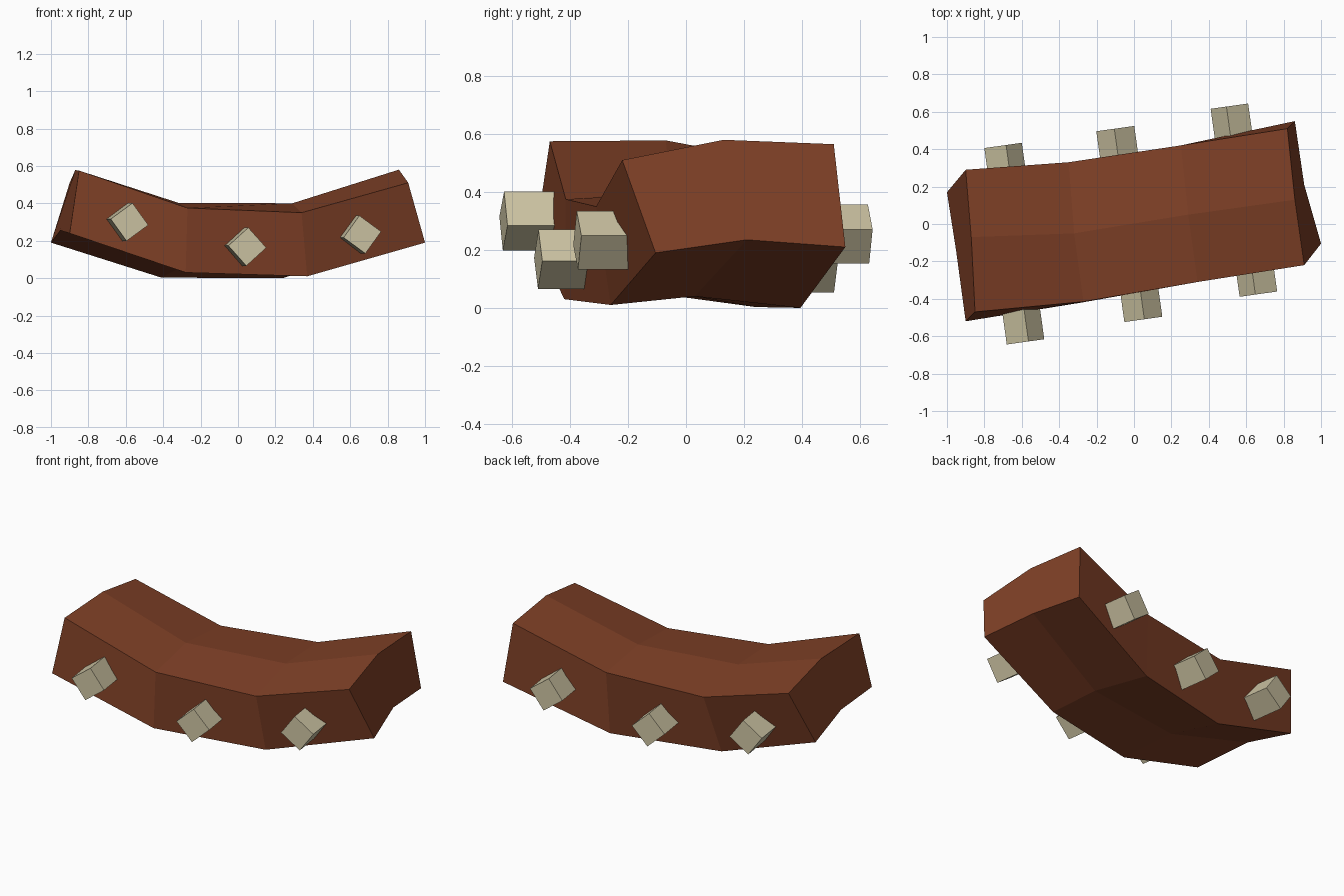
import bpy, bmesh, math
from mathutils import Vector, Matrix

if "Cube" in bpy.data.objects:
    bpy.data.objects.remove(bpy.data.objects["Cube"])


def material(name, rgb):
    m = bpy.data.materials.new(name)
    m.diffuse_color = (*rgb, 1)
    m.use_nodes = True
    m.node_tree.nodes["Principled BSDF"].inputs["Base Color"].default_value = m.diffuse_color
    return m


brown = material("rust brown", (0.215, 0.052, 0.02))
tan = material("pale tan", (0.62, 0.56, 0.37))


def finish(bm, name, mat):
    bmesh.ops.recalc_face_normals(bm, faces=bm.faces)
    me = bpy.data.meshes.new(name)
    bm.to_mesh(me)
    bm.free()
    me.materials.append(mat)
    ob = bpy.data.objects.new(name, me)
    bpy.context.collection.objects.link(ob)
    return ob


# Curved body: rails running left to right, in order around the section
rails = [
    [(-.85, -.47, .575), (-.27, -.415, .375), (.34, -.31, .35), (.91, -.22, .51)],   # front top
    [(-.87, -.07, .578), (-.32, -.05, .403), (.29, .05, .40), (.86, .13, .58)],      # middle top
    [(-.90, .29, .51), (-.35, .33, .355), (.25, .42, .38), (.82, .51, .565)],        # back top
    [(-1.0, .17, .19), (-.41, .24, .003), (.24, .395, .0), (.86, .55, .21)],         # back bottom
    [(-.95, -.15, .255), (-.33, -.07, .045), (.31, .03, .04), (.91, .21, .235)],     # middle bottom
    [(-.90, -.52, .24), (-.28, -.42, .03), (.37, -.26, .01), (1.0, -.105, .19)],     # front bottom
]
bm = bmesh.new()
grid = [[bm.verts.new(p) for p in rail] for rail in rails]
for i in range(6):
    a, b = grid[i], grid[(i + 1) % 6]
    for j in range(3):
        bm.faces.new((a[j], a[j + 1], b[j + 1], b[j]))
for j in (0, 3):
    bm.faces.new([rail[j] for rail in grid])
finish(bm, "curved_body", brown)

# Square pegs set diagonally into both long sides
AXIS = Vector((-0.14, 1, 0)).normalized()
SIZE, LENGTH = 0.145, 0.28


def peg(name, outer, roll, side):
    bm = bmesh.new()
    bmesh.ops.create_cube(bm, size=1)
    turn = (Matrix.Rotation(math.atan2(0.14, 1), 4, 'Z')
            @ Matrix.Rotation(math.radians(roll), 4, 'Y'))
    centre = Vector(outer) - AXIS * side * LENGTH / 2
    bm.transform(Matrix.Translation(centre) @ turn
                 @ Matrix.Diagonal((SIZE, LENGTH, SIZE, 1)))
    finish(bm, name, tan)


for name, outer, roll in (("left", (-.58, -.63, .30), -36),
                          ("middle", (.05, -.51, .168), -42),
                          ("right", (.665, -.375, .233), -54)):
    peg("front_peg_" + name, outer, roll, -1)
for name, outer, roll in (("left", (-.70, .42, .235), -36),
                          ("middle", (-.10, .51, .155), -48),
                          ("right", (.51, .63, .255), -54)):
    peg("back_peg_" + name, outer, roll, 1)
